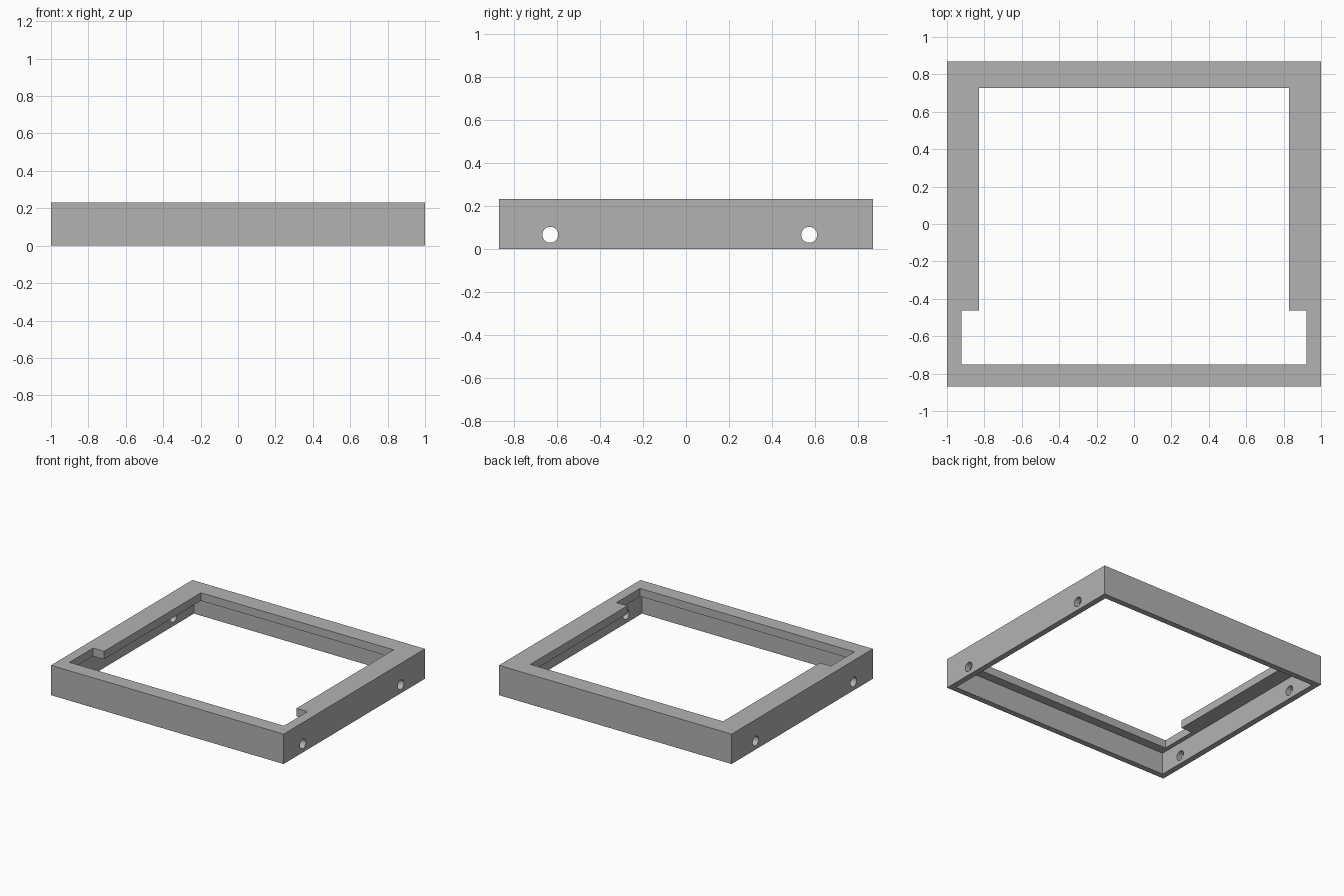
import bpy
import math

cube = bpy.data.objects.get("Cube")
if cube:
    bpy.data.objects.remove(cube, do_unlink=True)

HALF_X, HALF_Y, HEIGHT = 1.0, 0.868, 0.232
WALL, LIP = 0.045, 0.062

grey = bpy.data.materials.new("plain grey")
grey.use_nodes = True
grey.diffuse_color = (0.448, 0.448, 0.448, 1)
grey.node_tree.nodes["Principled BSDF"].inputs["Base Color"].default_value = grey.diffuse_color


def box(name, x, y0, y1, z0, z1):
    """Box symmetric in x, spanning the given y and z ranges."""
    bpy.ops.mesh.primitive_cube_add(size=1, location=(0, (y0 + y1) / 2, (z0 + z1) / 2))
    ob = bpy.context.object
    ob.name = name
    ob.scale = (2 * x, y1 - y0, z1 - z0)
    bpy.ops.object.transform_apply(location=True, rotation=False, scale=True)
    return ob


def hole(name, y):
    """Cylinder running across both side walls."""
    bpy.ops.mesh.primitive_cylinder_add(vertices=32, radius=0.037, depth=2.4,
                                        location=(0, y, 0.066),
                                        rotation=(0, math.pi / 2, 0))
    bpy.context.object.name = name
    return bpy.context.object


# Outer block of the frame
frame = box("frame", HALF_X, -HALF_Y, HALF_Y, 0, HEIGHT)
frame.data.materials.append(grey)

# Hollow underneath, top opening, wider front notch, side screw holes
cutters = [
    box("cavity_cutter", HALF_X - WALL, -HALF_Y + WALL, HALF_Y - WALL, -0.1, HEIGHT - LIP),
    box("opening_cutter", 0.828, -0.752, 0.728, 0.1, 0.4),
    box("notch_cutter", 0.922, -0.752, -0.463, 0.12, 0.45),
    hole("front_hole_cutter", -0.63),
    hole("back_hole_cutter", 0.572),
]

bpy.ops.object.select_all(action='DESELECT')
bpy.context.view_layer.objects.active = frame
frame.select_set(True)
for cutter in cutters:
    mod = frame.modifiers.new(cutter.name, 'BOOLEAN')
    mod.operation = 'DIFFERENCE'
    mod.solver = 'EXACT'
    mod.object = cutter
    bpy.ops.object.modifier_apply(modifier=mod.name)
for cutter in cutters:
    bpy.data.objects.remove(cutter, do_unlink=True)

bpy.ops.object.shade_smooth_by_angle(angle=math.radians(30))
